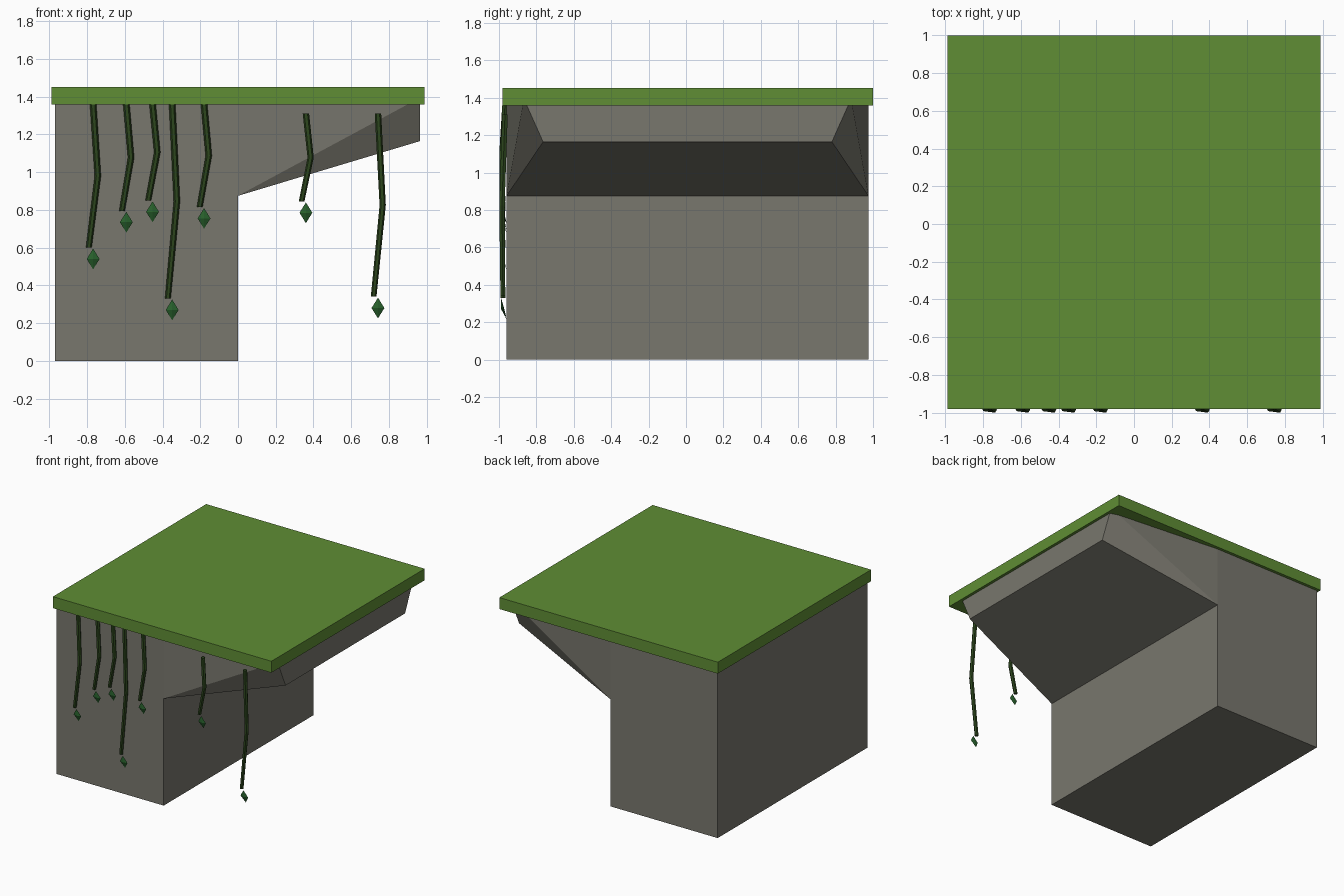
import bpy, bmesh, math
from mathutils import Vector

if "Cube" in bpy.data.objects:
    bpy.data.objects.remove(bpy.data.objects["Cube"])


def material(name, rgb):
    m = bpy.data.materials.new(name)
    m.diffuse_color = (*rgb, 1)
    m.use_nodes = True
    m.node_tree.nodes["Principled BSDF"].inputs["Base Color"].default_value = m.diffuse_color
    return m


def make(name, verts, faces, mat):
    me = bpy.data.meshes.new(name)
    me.from_pydata(verts, [], faces)
    bm = bmesh.new()
    bm.from_mesh(me)
    bmesh.ops.recalc_face_normals(bm, faces=bm.faces)
    bm.to_mesh(me)
    bm.free()
    me.materials.append(mat)
    ob = bpy.data.objects.new(name, me)
    bpy.context.collection.objects.link(ob)
    return ob


rock = material("rock", (0.19, 0.185, 0.155))
green = material("grass", (0.115, 0.27, 0.035))
stem = material("vine", (0.025, 0.06, 0.012))
leafy = material("leaf", (0.025, 0.14, 0.03))

# Cliff: block plus tapering overhang, mirrored about y = CY
CY = 0.008
side = [(-0.97, 0.968, 0), (0, 0.968, 0), (0, 0.968, 0.875), (0.965, 0.772, 1.165),
        (0.965, 0.875, 1.395), (0, 0.968, 1.45), (-0.97, 0.968, 1.45)]
n = len(side)
verts = [(x, CY + s * y, z) for s in (-1, 1) for x, y, z in side]
faces = []
for o in (0, n):
    faces += [tuple(i + o for i in f) for f in ((0, 1, 2, 5, 6), (2, 3, 4), (2, 4, 5))]
faces += [(i, (i + 1) % n, (i + 1) % n + n, i + n) for i in range(n)]
make("cliff_rock", verts, faces, rock)

# Grass slab
bpy.ops.mesh.primitive_cube_add(size=1, location=(0, 0.01, 1.405))
slab = bpy.context.object
slab.name = "grass_slab"
slab.scale = (1.976, 1.98, 0.094)
slab.data.materials.append(green)


# Hanging vine: a bent tube of three rings
def vine(i, x, top, bottom, sides=6):
    path = [Vector((x, -0.968, top)), Vector((x + 0.025, -0.984, (top + bottom) / 2)),
            Vector((x - 0.023, -0.979, bottom))]
    v, f = [], []
    for p, r in zip(path, (0.017, 0.0165, 0.015)):
        for k in range(sides):
            a = math.tau * k / sides
            v.append(p + Vector((r * math.cos(a), r * math.sin(a), 0)))
    for j in range(2):
        for k in range(sides):
            a, b = j * sides + k, j * sides + (k + 1) % sides
            f.append((a, b, b + sides, a + sides))
    f += [tuple(range(sides)), tuple(range(2 * sides, 3 * sides))]
    make(f"vine_{i}", v, f, stem)
    # Thin diamond leaf at the tip
    z = bottom - 0.06
    lv = [(x, -0.99, z + 0.055), (x - 0.034, -0.978, z), (x, -0.988, z),
          (x + 0.034, -0.978, z), (x, -0.974, z), (x, -0.96, z - 0.055)]
    lf = [(t, a, b) for t in (0, 5) for a, b in ((1, 2), (2, 3), (3, 4), (4, 1))]
    make(f"leaf_{i}", lv, lf, leafy)


for i, (x, top, bottom) in enumerate([
        (-0.768, 1.36, 0.60), (-0.592, 1.36, 0.795), (-0.453, 1.36, 0.85),
        (-0.349, 1.36, 0.33), (-0.18, 1.36, 0.815), (0.36, 1.31, 0.845),
        (0.742, 1.31, 0.34)], 1):
    vine(i, x, top, bottom)
